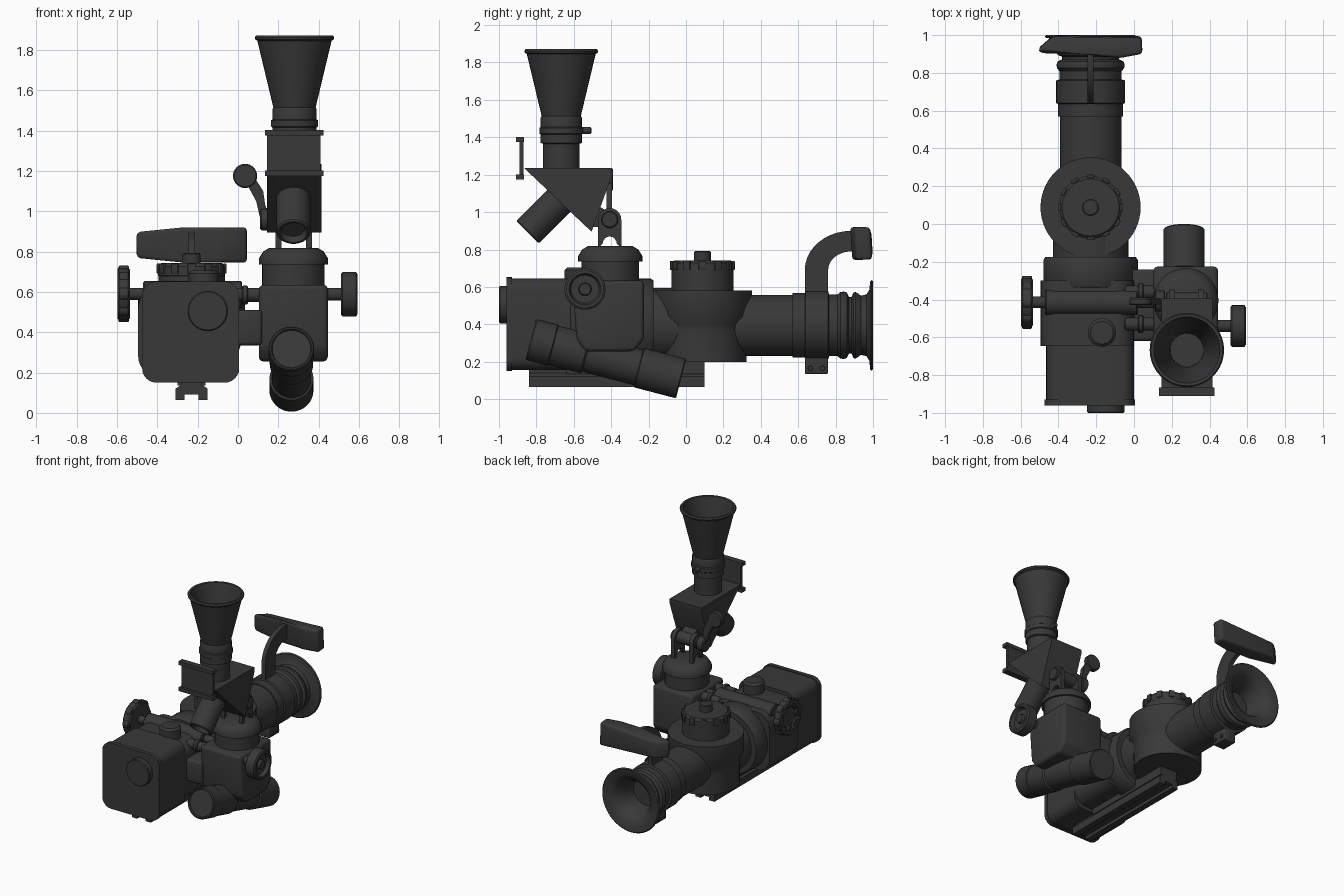
import bpy, bmesh
from math import pi, sin, cos
from mathutils import Vector

mat = bpy.data.materials.new("dark_metal")
mat.diffuse_color = (0.04, 0.04, 0.04, 1)
AX = {'x': Vector((1, 0, 0)), 'y': Vector((0, 1, 0)), 'z': Vector((0, 0, 1))}


def finish(name, bm):
    bmesh.ops.recalc_face_normals(bm, faces=bm.faces)
    me = bpy.data.meshes.new(name)
    bm.to_mesh(me)
    bm.free()
    me.materials.append(mat)
    ob = bpy.data.objects.new(name, me)
    bpy.context.collection.objects.link(ob)
    bpy.ops.object.select_all(action='DESELECT')
    ob.select_set(True)
    bpy.context.view_layer.objects.active = ob
    bpy.ops.object.shade_smooth_by_angle(angle=0.6)
    return ob


def lathe(name, pts, loc, axis, seg=40):
    """Spin (radius, height) points about an axis through loc."""
    bm = bmesh.new()
    vs = [bm.verts.new((r, 0, h)) for r, h in pts]
    es = [bm.edges.new(p) for p in zip(vs, vs[1:])]
    bmesh.ops.spin(bm, geom=vs + es, axis=(0, 0, 1), cent=(0, 0, 0),
                   angle=2 * pi, steps=seg)
    bmesh.ops.remove_doubles(bm, verts=bm.verts, dist=1e-4)
    d = AX[axis] if isinstance(axis, str) else Vector(axis)
    q = d.to_track_quat('Z', 'Y')
    for v in bm.verts:
        v.co = q @ v.co + Vector(loc)
    return finish(name, bm)


def cyl(name, r, a, b, loc, axis, seg=32, c=0.006):
    return lathe(name, [(0, a), (r - c, a), (r, a + c), (r, b - c), (r - c, b), (0, b)], loc, axis, seg)


def prism(name, pts, axis, a, b, bevel=0.0, long_bevel=0.0, edit=None):
    """Extrude a 2D outline along an axis; long_bevel rounds only the long edges."""
    def place(p, t):
        return {'x': (t, p[0], p[1]), 'y': (p[0], t, p[1]), 'z': (p[0], p[1], t)}[axis]
    bm = bmesh.new()
    lo = [bm.verts.new(place(p, a)) for p in pts]
    hi = [bm.verts.new(place(p, b)) for p in pts]
    bm.faces.new(lo)
    bm.faces.new(hi)
    n = len(pts)
    for i in range(n):
        j = (i + 1) % n
        bm.faces.new((lo[i], lo[j], hi[j], hi[i]))
    if edit:
        for v in bm.verts:
            edit(v)
    for w, long_only in ((long_bevel, True), (bevel, False)):
        if w:
            es = [e for e in bm.edges if not long_only or
                  abs((e.verts[0].co - e.verts[1].co).normalized().dot(AX[axis])) > 0.99]
            bmesh.ops.bevel(bm, geom=es, offset=w, segments=6 if long_only else 3,
                            profile=0.5, affect='EDGES')
    return finish(name, bm)


def rect(a0, a1, b0, b1):
    return [(a0, b0), (a1, b0), (a1, b1), (a0, b1)]


X, Z = -0.23, 0.395      # main optical axis
U = 0.275                # side unit centre

# Front housing
prism("front_housing", rect(-0.465, 0.0, 0.155, 0.645), 'y', -0.94, -0.64, long_bevel=0.07)
prism("front_lip", rect(-0.475, 0.005, 0.15, 0.652), 'y', -0.96, -0.93, long_bevel=0.07)
prism("middle_housing", rect(-0.495, 0.0, 0.18, 0.62), 'y', -0.645, -0.3, long_bevel=0.1)
cyl("front_window", 0.1, -1.0, -0.93, (-0.15, 0, 0.505), 'y')
cyl("top_button", 0.075, 0.58, 0.705, (-0.17, -0.575, 0), 'z', c=0.015)
lathe("body_ring", [(0, -0.34), (0.24, -0.34), (0.25, -0.325), (0.25, -0.19), (0.24, -0.175),
                    (0.2, -0.175), (0.2, 0.0), (0, 0.0)], (X, 0, Z), 'y', 48)

# Cross shaft and lobed knob
cyl("cross_shaft_housing", 0.068, -0.47, 0.02, (0, -0.415, 0.585), 'x')
cyl("cross_shaft", 0.03, -0.56, 0.12, (0, -0.415, 0.59), 'x')
K = (0, -0.415, 0.59)
lathe("left_knob", [(0, -0.575), (0.085, -0.575), (0.1, -0.597), (0.125, -0.597), (0.13, -0.59),
                    (0.13, -0.545), (0.12, -0.535), (0, -0.535)], K, 'x')
for i in range(8):
    a = i * pi / 4
    cyl("left_knob_lobe", 0.035, -0.593, -0.54, (0, K[1] + 0.106 * cos(a), K[2] + 0.106 * sin(a)), 'x', 14)

# Vertical turret with fluted cap
T = (X, 0.088, 0)
lathe("turret", [(0, 0.2), (0.235, 0.2), (0.235, 0.36), (0.24, 0.4), (0.265, 0.44),
                 (0.265, 0.58), (0.165, 0.58), (0.165, 0.68), (0, 0.68)], T, 'z', 56)
cyl("turret_cap", 0.166, 0.665, 0.742, T, 'z', c=0.015)
for i in range(12):
    a = i * pi / 6
    prism("cap_ridge", rect(-0.02, 0.02, 0.155, 0.173), 'z', 0.69, 0.74, 0.004,
          edit=lambda v, a=a: setattr(v, 'co', Vector((T[0] + v.co.x * cos(a) - v.co.y * sin(a),
                                                      T[1] + v.co.x * sin(a) + v.co.y * cos(a), v.co.z))))
cyl("turret_knob", 0.045, 0.73, 0.793, T, 'z', 20)

# Eyepiece tube, bellows and flared cup
lathe("eyepiece", [(0, 0.2), (0.163, 0.2), (0.163, 0.57), (0.172, 0.57), (0.172, 0.635),
                   (0.182, 0.64), (0.182, 0.76), (0.165, 0.765), (0.165, 0.81), (0.178, 0.825),
                   (0.18, 0.845), (0.175, 0.86), (0.15, 0.872), (0.15, 0.885), (0.175, 0.895),
                   (0.178, 0.905), (0.17, 0.92), (0.158, 0.935), (0.165, 0.965), (0.19, 0.98),
                   (0.235, 0.985), (0.243, 0.993), (0.235, 1.0), (0.19, 0.993), (0.15, 0.97),
                   (0.11, 0.9), (0.1, 0.82), (0, 0.82)], (X, 0, Z), 'y', 56)
prism("eyepiece_lug", rect(-0.28, -0.18, 0.135, 0.26), 'y', 0.635, 0.76, 0.008)
for y in (0.665, 0.73):
    cyl("lug_screw", 0.014, -0.29, -0.17, (0, y, 0.165), 'x', 12, 0.002)

# Curved arm and paddle
arc = [i * pi / 20 for i in range(11)]
arm = [(0.635, 0.52)] + [(0.885 - 0.25 * cos(a), 0.69 + 0.21 * sin(a)) for a in arc] + [(0.92, 0.9), (0.92, 0.79)]
arm += [(0.885 - 0.125 * cos(a), 0.69 + 0.1 * sin(a)) for a in reversed(arc)] + [(0.76, 0.52)]
prism("paddle_arm", arm, 'x', X - 0.016, X + 0.016)


def taper(v):
    s = 0.72 if v.co.x < -0.42 else 1.0
    v.co.z = 0.833 + (v.co.z - 0.833) * s
    v.co.y -= (v.co.z - 0.833) * 0.06


prism("paddle", [(-0.51, 0.925), (-0.43, 0.995), (0.04, 0.99), (0.045, 0.905), (-0.08, 0.882),
                 (-0.27, 0.905), (-0.49, 0.907)], 'z', 0.745, 0.92, 0.018, edit=taper)

# Underside rail with central groove
half = [(0.0, 0.09), (0.035, 0.09), (0.035, 0.065), (0.08, 0.065), (0.08, 0.12), (0.05, 0.14), (0.05, 0.21)]
prism("base_rail", [(X + p, z) for p, z in half] + [(X - p, z) for p, z in reversed(half[1:])], 'y', -0.84, 0.1)
prism("base_block", rect(-0.3, -0.16, 0.135, 0.25), 'y', -0.64, 0.1)

# Side unit body, connectors and neck
prism("side_body", [(-0.61, 0.635), (-0.225, 0.635), (-0.225, 0.32), (-0.28, 0.255),
                    (-0.54, 0.255), (-0.585, 0.32)], 'x', 0.103, 0.445, 0.022)
prism("side_connector", rect(-0.62, -0.24, 0.335, 0.51), 'x', -0.06, 0.12, 0.02)
for y in (-0.36, -0.53):
    cyl("connector_collar", 0.047, 0.02, 0.05, (0, y, 0.585), 'x', 20)
    cyl("connector_pin", 0.035, -0.05, 0.12, (0, y, 0.585), 'x', 20)
N = (U, -0.405, 0)
lathe("side_neck", [(0, 0.6), (0.155, 0.6), (0.155, 0.735), (0.172, 0.735), (0.172, 0.765),
                    (0.15, 0.8), (0.12, 0.818), (0, 0.818)], N, 'z')
lathe("right_knob", [(0, 0.43), (0.032, 0.43), (0.032, 0.51), (0.102, 0.51), (0.11, 0.518),
                     (0.11, 0.585), (0.1, 0.592), (0.085, 0.592), (0.075, 0.565), (0.035, 0.565),
                     (0.03, 0.585), (0, 0.585)], (0, -0.54, 0.588), 'x')

# Inclined side barrel, stepped
d = Vector((0, 0.804, -0.21))
L = d.length
lathe("side_barrel", [(0, 0.012), (0.095, 0.012), (0.1, 0), (0.107, 0), (0.113, 0.008), (0.113, 0.12),
                      (0.108, 0.125), (0.108, 0.3), (0.098, 0.31), (0.098, L - 0.235),
                      (0.109, L - 0.23), (0.109, L - 0.006), (0.104, L), (0, L)],
      (0.265, -0.83, 0.32), d)

# Hinge lugs, pin and lever
H = (0, -0.408, 0.96)
lug = [(-0.37, 0.81)] + [(H[1] + 0.062 * cos(i * pi / 10), H[2] + 0.062 * sin(i * pi / 10)) for i in range(11)]
lug = [(-0.346, 0.81)] + lug[1:] + [(-0.47, 0.81)]
lug += [(H[1] - 0.038 * cos(i * pi / 8), 0.83 + 0.04 * sin(i * pi / 8)) for i in range(9)]
for x in (0.185, 0.338):
    prism("hinge_lug", lug, 'x', x, x + 0.03)
cyl("hinge_barrel", 0.045, 0.17, 0.39, H, 'x', 24)
cyl("hinge_end", 0.055, 0.11, 0.165, H, 'x', 24)
prism("hinge_link", [(-0.53, 0.92), (-0.41, 0.92), (-0.41, 1.0), (-0.5, 1.05)], 'x', 0.225, 0.33)
prism("lever", [(0.12, 0.92), (0.165, 0.94), (0.135, 1.03), (0.125, 1.1), (0.06, 1.2), (0.03, 1.16),
                (0.09, 1.05)], 'y', -0.425, -0.395)
cyl("lever_disc", 0.06, -0.43, -0.39, (0.035, 0, 1.175), 'y')

# Mirror prism housing, front bracket and viewing tube
prism("mirror_housing", [(-0.865, 1.235), (-0.395, 1.235), (-0.395, 1.2), (-0.505, 0.895)], 'x', 0.145, 0.415)
prism("front_bracket", rect(0.145, 0.41, 1.18, 1.4), 'y', -0.89, -0.868)
for z in (1.175, 1.375):
    prism("bracket_lip", rect(0.133, 0.425, z, z + 0.027), 'y', -0.91, -0.865)
lathe("viewing_tube", [(0, 0.03), (0.055, 0.03), (0.068, 0), (0.078, 0), (0.085, 0.008),
                       (0.085, 0.28), (0, 0.28)], (U, -0.848, 0.893), (0, 0.707, 0.707))

# Hollow flared hood on stem
F = (0.28, -0.667, 0)
lathe("hood", [(0, 1.22), (0.097, 1.22), (0.097, 1.365), (0.11, 1.37), (0.11, 1.415), (0.117, 1.42),
               (0.117, 1.45), (0.11, 1.455), (0.11, 1.505), (0.105, 1.515), (0.184, 1.845),
               (0.195, 1.852), (0.197, 1.862), (0.19, 1.872), (0.175, 1.87), (0.168, 1.845),
               (0.09, 1.515), (0.088, 1.45), (0, 1.45)], F, 'z', 40)
cyl("hood_screw", 0.018, -0.57, -0.505, (F[0], 0, 1.437), 'y', 16)
